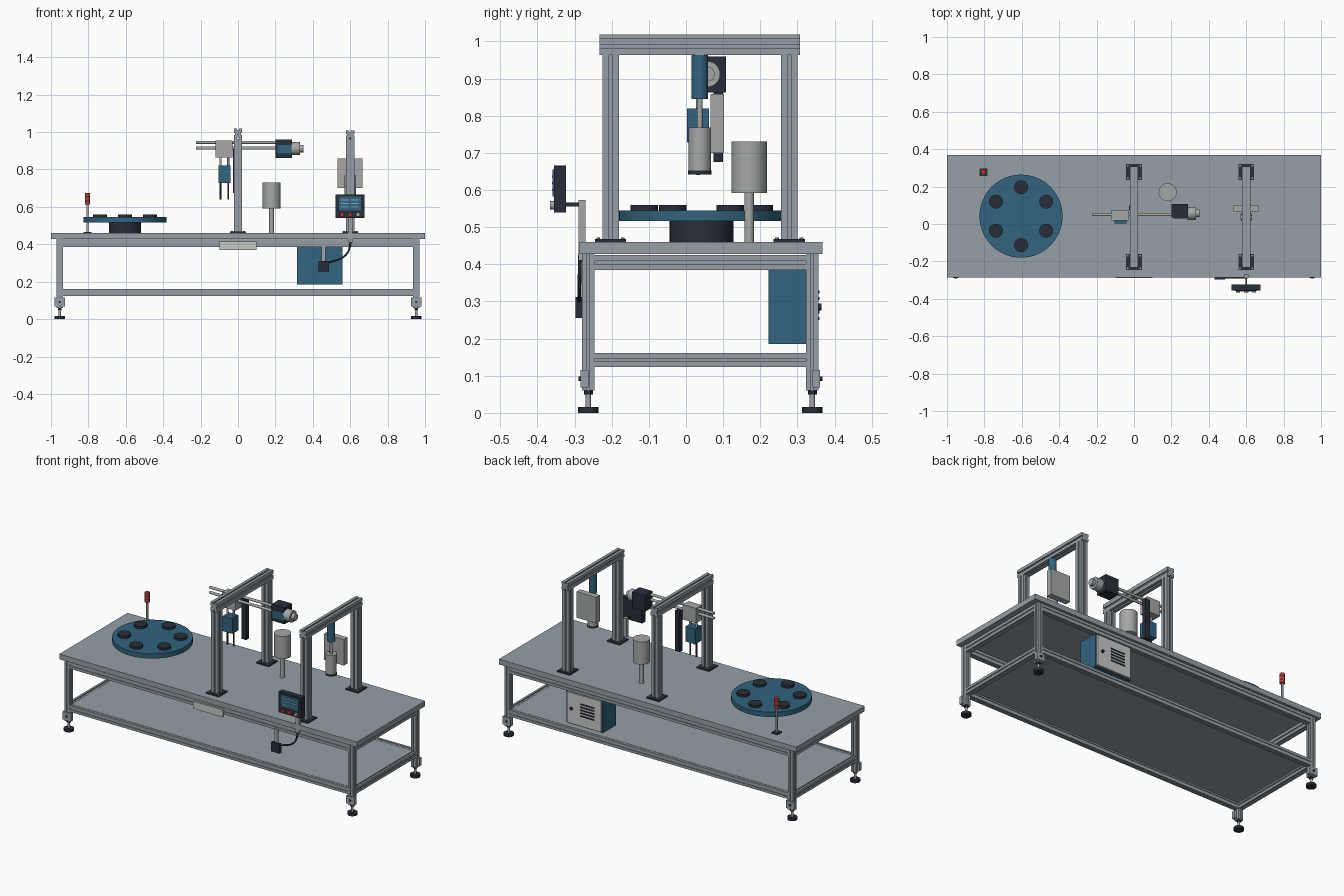
import bpy, bmesh, math
from mathutils import Matrix, Vector

cube = bpy.data.objects.get("Cube")
if cube:
    bpy.data.objects.remove(cube, do_unlink=True)


def material(name, r, g, b):
    m = bpy.data.materials.new(name)
    m.use_nodes = True
    m.diffuse_color = (r, g, b, 1)
    m.node_tree.nodes["Principled BSDF"].inputs["Base Color"].default_value = (r, g, b, 1)
    return m


GREY = material("aluminium grey", .31, .35, .38)
SILVER = material("silver", .38, .39, .39)
PALE = material("pale grey", .58, .60, .58)
BLUE = material("steel blue", .032, .125, .21)
DARK = material("dark slate", .022, .027, .04)
RED = material("signal red", .5, .04, .03)
CYAN = material("screen light blue", .2, .42, .6)


def finish(name, bm, mat, smooth=False):
    bmesh.ops.recalc_face_normals(bm, faces=bm.faces)
    me = bpy.data.meshes.new(name)
    bm.to_mesh(me)
    bm.free()
    ob = bpy.data.objects.new(name, me)
    bpy.context.collection.objects.link(ob)
    me.materials.append(mat)
    if smooth:
        bpy.ops.object.select_all(action='DESELECT')
        ob.select_set(True)
        bpy.context.view_layer.objects.active = ob
        bpy.ops.object.shade_smooth_by_angle(angle=math.radians(40))
    return ob


def box(name, mat, x, y, z):
    """Box from (min, max) pairs on each axis."""
    bm = bmesh.new()
    size = Vector((x[1] - x[0], y[1] - y[0], z[1] - z[0]))
    centre = Vector((sum(x), sum(y), sum(z))) / 2
    bmesh.ops.create_cube(bm, size=1, matrix=Matrix.Translation(centre) @ Matrix.Diagonal(size).to_4x4())
    return finish(name, bm, mat)


AXES = {'x': Matrix.Rotation(math.pi / 2, 4, 'Y'), 'y': Matrix.Rotation(-math.pi / 2, 4, 'X'), 'z': Matrix()}


def cyl(name, mat, centre, r, length, axis='z', sides=32):
    bm = bmesh.new()
    bmesh.ops.create_cone(bm, cap_ends=True, segments=sides, radius1=r, radius2=r, depth=length,
                          matrix=Matrix.Translation(centre) @ AXES[axis])
    return finish(name, bm, mat, True)


def post(name, mat, x, y, z0, z1, r, sides=32):
    return cyl(name, mat, (x, y, (z0 + z1) / 2), r, z1 - z0, 'z', sides)


def extrusion(name, centre, length, w, h, axis):
    """Slotted aluminium bar: w and h are the two cross-section sizes."""
    bm = bmesh.new()
    verts = []
    for side in range(4):
        turn = Matrix.Rotation(side * math.pi / 2, 2)
        for p in ((1, 1), (.2, 1), (.2, .72), (-.2, .72), (-.2, 1)):
            u = turn @ Vector(p)
            a, b = u.x * w / 2, u.y * h / 2
            co = {'x': (-length / 2, a, b), 'y': (a, -length / 2, b), 'z': (a, b, -length / 2)}[axis]
            verts.append(bm.verts.new(Vector(co) + Vector(centre)))
    face = bm.faces.new(verts)
    new = bmesh.ops.extrude_face_region(bm, geom=[face])['geom']
    step = Vector([length if axis == k else 0 for k in 'xyz'])
    bmesh.ops.translate(bm, vec=step, verts=[v for v in new if isinstance(v, bmesh.types.BMVert)])
    # put the start cap back if the extrusion consumed it
    if not face.is_valid:
        bm.faces.new(verts)
    return finish(name, bm, GREY)


# Table frame
LEG_X, FRONT, BACK = .953, -.263, .34
MID, DEPTH = (FRONT + BACK) / 2, BACK - FRONT
box("table_top", GREY, (-1, 1), (-.287, .368), (.428, .46))
box("lower_shelf", GREY, (-.945, .945), (FRONT, BACK), (.155, .16))
for level, z, h in (("upper", .405, .04), ("lower", .142, .038)):
    for y, where in ((FRONT, "front"), (BACK, "back")):
        extrusion(f"{level}_{where}_rail", (0, y, z), 2 * LEG_X - .034, .032, h, 'x')
    for s, where in ((-1, "right"), (1, "left")):
        extrusion(f"{level}_{where}_rail", (s * LEG_X, MID, z), DEPTH - .034, .032, h, 'y')

# Legs with brackets and levelling feet
for s in (-1, 1):
    for y, out in ((FRONT, -1), (BACK, 1)):
        x = s * LEG_X
        extrusion("leg", (x, y, .245), .37, .034, .034, 'z')
        post("foot_pad", DARK, x, y, 0, .016, .028)
        post("foot_stem", SILVER, x, y, .016, .06, .007, 16)
        post("foot_nut", DARK, x, y, .05, .06, .012, 6)
        box("leg_bracket", GREY, (x - .028, x + .028), sorted((y, y + out * .021)), (.068, .115))
        cyl("bracket_bolt", DARK, (x, y + out * .023, .092), .006, .008, 'y', 12)

# Rotary table
RX, RY = -.604, .042
post("turntable_base", DARK, RX, RY, .46, .516, .086, 48)
post("turntable_disc", BLUE, RX, RY, .516, .545, .222, 64)
for k in range(6):
    a = math.radians(90 + 60 * k)
    post("work_nest", DARK, RX + .155 * math.cos(a), RY + .155 * math.sin(a), .545, .559, .037)

# Signal tower
TX, TY = -.804, .277
box("signal_base", DARK, (TX - .021, TX + .021), (TY - .021, TY + .021), (.46, .466))
post("signal_pole", SILVER, TX, TY, .466, .615, .006, 16)
for k, mat in enumerate((RED, DARK, RED, DARK, RED)):
    tall = k % 2 == 0
    z = .613 + k // 2 * .022 + (0 if tall else .017)
    post("signal_lamp", mat, TX, TY, z, z + (.017 if tall else .005), .014, 20)

# Two gantries
for gx, top in ((0, 1.018), (.6, 1.008)):
    for y in (-.203, .278):
        extrusion("gantry_post", (gx, y, .713), .5, .045, .044, 'z')
        box("gantry_foot", DARK, (gx - .042, gx + .042), (y - .042, y + .042), (.46, .468))
        for sx in (-1, 1):
            for sy in (-1, 1):
                post("foot_bolt", SILVER, gx + sx * .033, y + sy * .033, .468, .472, .005, 8)
    extrusion("gantry_beam", (gx, .037, (top + .963) / 2), .54, .045, top - .963, 'y')

# Horizontal transfer axis on the first gantry
AY = .05
for z in (.945, .914):
    cyl("guide_rod", SILVER, (0, AY, z), .008, .45, 'x', 20)
box("slide_block", SILVER, (-.12, -.03), (.02, .075), (.865, .955))
box("vertical_slide", DARK, (-.028, .004), (.074, .1), (.675, .92))
box("gripper_body", BLUE, (-.105, -.04), (.003, .062), (.728, .82))
for x in (-.093, -.052):
    post("gripper_guide", SILVER, x, .033, .82, .866, .006, 12)
    post("gripper_finger", DARK, x, .033, .64, .728, .005, 12)
box("motor_housing", DARK, (.2, .288), (.035, .108), (.862, .96))
box("motor_plate", BLUE, (.21, .292), (.03, .036), (.885, .932))
cyl("motor_barrel", SILVER, (.308, .057, .912), .035, .045, 'x')
cyl("motor_cap", SILVER, (.338, .057, .912), .02, .025, 'x', 24)

# Press on the second gantry
PX, PY = .6, .037
post("press_mount", DARK, PX, PY, .963, .985, .016, 16)
post("press_cylinder", BLUE, PX, PY, .845, .963, .022)
post("press_rod", SILVER, PX, PY, .765, .845, .008, 16)
post("press_head", SILVER, PX, PY, .652, .768, .03)
post("press_pad", DARK, PX, PY, .642, .652, .032)
box("press_back_plate", SILVER, (.532, .665), (.066, .102), (.7, .858))

# Reservoir
post("reservoir_stem", SILVER, .18, .17, .46, .592, .013, 24)
post("reservoir", SILVER, .18, .17, .592, .73, .048, 40)

# Control panel facing the front
box("panel_case", DARK, (.522, .675), (-.355, -.323), (.54, .666))
box("panel_screen", BLUE, (.54, .657), (-.359, -.354), (.582, .655))
for k in range(3):
    z = .598 + k * .018
    for x in (.552, .605):
        box("screen_row", CYAN, (x, x + .04), (-.361, -.358), (z, z + .005))
for x, mat in ((.556, RED), (.6, RED), (.642, SILVER)):
    cyl("panel_button", mat, (x, -.36, .559), .011, .012, 'y', 20)
box("panel_post", SILVER, (.588, .612), (-.29, -.27), (.41, .573))
box("panel_arm", DARK, (.595, .605), (-.325, -.285), (.556, .566))

# Foot switch box with hanger and cable
box("switch_box", DARK, (.43, .487), (-.297, -.279), (.255, .312))
box("switch_hanger", SILVER, (.446, .469), (-.286, -.279), (.312, .39))
curve = bpy.data.curves.new("cable", 'CURVE')
curve.dimensions = '3D'
curve.bevel_depth = .005
curve.bevel_resolution = 2
spline = curve.splines.new('BEZIER')
spline.bezier_points.add(2)
for p, co in zip(spline.bezier_points, ((.607, -.285, .43), (.578, -.287, .345), (.48, -.287, .3))):
    p.co = co
    p.handle_left_type = p.handle_right_type = 'AUTO'
curve.materials.append(DARK)
bpy.context.collection.objects.link(bpy.data.objects.new("cable", curve))

# Blank front plate
box("front_plate", PALE, (-.1, .1), (-.289, -.279), (.37, .415))

# Electrical cabinet at the back
box("cabinet_body", BLUE, (.315, .56), (.222, .346), (.185, .386))
box("cabinet_door", PALE, (.323, .552), (.346, .356), (.192, .379))
for k in range(5):
    z = .25 + k * .018
    box("door_vent", DARK, (.365, .46), (.355, .359), (z, z + .008))
cyl("door_knob", DARK, (.52, .36, .285), .009, .01, 'y', 16)
